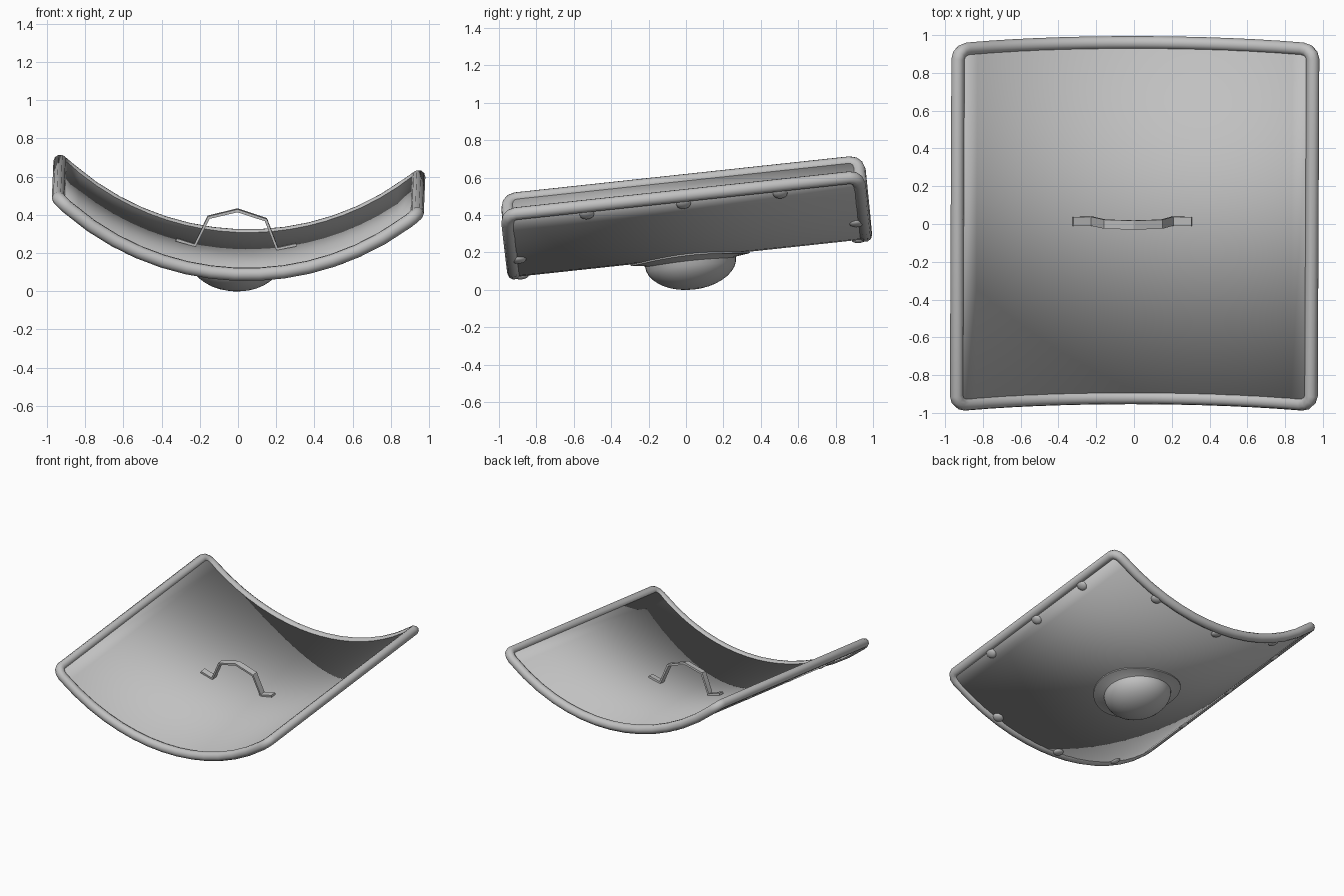
import bpy, bmesh, math
from mathutils import Matrix, Vector

cube = bpy.data.objects.get("Cube")
if cube:
    bpy.data.objects.remove(cube)

R = 1.42                      # radius of the curved board
W, L = 0.94, 0.945            # half width and half length to the rim centre
TUBE = 0.035                  # rim tube radius
POSE = (Matrix.Translation((-0.012, 0.02, 0.19))
        @ Matrix.Rotation(math.radians(2.45), 4, 'Y')
        @ Matrix.Rotation(math.radians(6.15), 4, 'X'))

grey = bpy.data.materials.new("plain_grey")
grey.use_nodes = True
grey.diffuse_color = (0.53, 0.53, 0.53, 1)
grey.node_tree.nodes["Principled BSDF"].inputs["Base Color"].default_value = (0.53, 0.53, 0.53, 1)


def arc(x):
    """Height of the curved board at x."""
    return R - math.sqrt(R * R - x * x)


def finish(name, data, smooth=40):
    ob = bpy.data.objects.new(name, data)
    bpy.context.collection.objects.link(ob)
    data.materials.append(grey)
    ob.matrix_world = POSE
    bpy.ops.object.select_all(action='DESELECT')
    ob.select_set(True)
    bpy.context.view_layer.objects.active = ob
    if ob.type == 'CURVE':
        bpy.ops.object.convert(target='MESH')
        ob = bpy.context.object
    if smooth:
        bpy.ops.object.shade_smooth_by_angle(angle=math.radians(smooth))
    return ob


def from_bmesh(name, bm, smooth=40):
    bmesh.ops.recalc_face_normals(bm, faces=bm.faces)
    me = bpy.data.meshes.new(name)
    bm.to_mesh(me)
    bm.free()
    return finish(name, me, smooth)


def strip(points, y0, y1):
    """Ribbon following (x, z) points, spanning y0 to y1."""
    bm = bmesh.new()
    rows = [[bm.verts.new((x, y, z)) for y in (y0, y1)] for x, z in points]
    for a, b in zip(rows, rows[1:]):
        bm.faces.new((a[0], b[0], b[1], a[1]))
    return bm


def thicken(ob, t):
    m = ob.modifiers.new("thickness", 'SOLIDIFY')
    m.thickness = t
    m.offset = 0


# Curved board
N = 20
xs = [-W + 2 * W * i / N for i in range(N + 1)]
board = from_bmesh("board", strip([(x, arc(x)) for x in xs], -L, L))
thicken(board, 0.04)

# Rounded rim tube around the board
C = 0.05                      # corner radius
path = []
for sx, sy, start in ((1, 1, 0), (-1, 1, 90), (-1, -1, 180), (1, -1, 270)):
    for k in range(4):
        a = math.radians(start + 30 * k)
        path.append((sx * (W - C) + C * math.cos(a), sy * (L - C) + C * math.sin(a)))
    if start in (0, 180):     # fill in the curved front and back edges
        path += [(sx * (W - C) * (1 - 2 * i / 14), sy * L) for i in range(1, 14)]
cu = bpy.data.curves.new("rim", 'CURVE')
cu.dimensions = '3D'
cu.bevel_depth = TUBE
cu.bevel_resolution = 3
sp = cu.splines.new('POLY')
sp.points.add(len(path) - 1)
for p, (x, y) in zip(sp.points, path):
    p.co = (x, y, arc(x), 1)
sp.use_cyclic_u = True
finish("rim", cu, 60)

# Domed boss with a flange that follows the board
profile = [(0.29, -0.005), (0.32, -0.012), (0.32, -0.028), (0.25, -0.037)]
profile += [(0.245 * math.cos(math.radians(a)), -0.04 - 0.15 * math.sin(math.radians(a)))
            for a in range(0, 90, 10)]
SEG = 40
bm = bmesh.new()
rings = []
for r, z in profile:
    ring = []
    for i in range(SEG):
        a = 2 * math.pi * i / SEG
        x, y = r * math.cos(a), r * math.sin(a)
        ring.append(bm.verts.new((x, y, z + arc(x) * r / 0.32)))
    rings.append(ring)
for a, b in zip(rings, rings[1:]):
    for i in range(SEG):
        j = (i + 1) % SEG
        bm.faces.new((a[i], a[j], b[j], b[i]))
tip = bm.verts.new((0, 0, -0.19))
for i in range(SEG):
    bm.faces.new((rings[-1][i], rings[-1][(i + 1) % SEG], tip))
bm.faces.new(rings[0])
from_bmesh("boss", bm, 35)

# Bent strap handle on the hollow side
half = [(0.315, 0.068), (0.215, 0.043), (0.15, 0.192)]
pts = [(-x, z) for x, z in half] + [(0, 0.235)] + half[::-1]
handle = from_bmesh("handle", strip(pts, -0.024, 0.024), 0)
thicken(handle, 0.016)

# Small studs along the underside of the rim
spots = [(s * 0.905, y) for s in (-1, 1) for y in (-0.52, 0, 0.52)]
spots += [(x, s * 0.908) for s in (-1, 1) for x in (-0.55, 0, 0.55)]
bm = bmesh.new()
for x, y in spots:
    tilt = math.asin(x / R)
    normal = Vector((-math.sin(tilt), 0, math.cos(tilt)))
    m = (Matrix.Translation(Vector((x, y, arc(x))) - normal * 0.018)
         @ Matrix.Rotation(-tilt, 4, 'Y') @ Matrix.Diagonal((1, 1, 0.5, 1)))
    bmesh.ops.create_uvsphere(bm, u_segments=14, v_segments=8, radius=0.04, matrix=m)
from_bmesh("rim_studs", bm)
